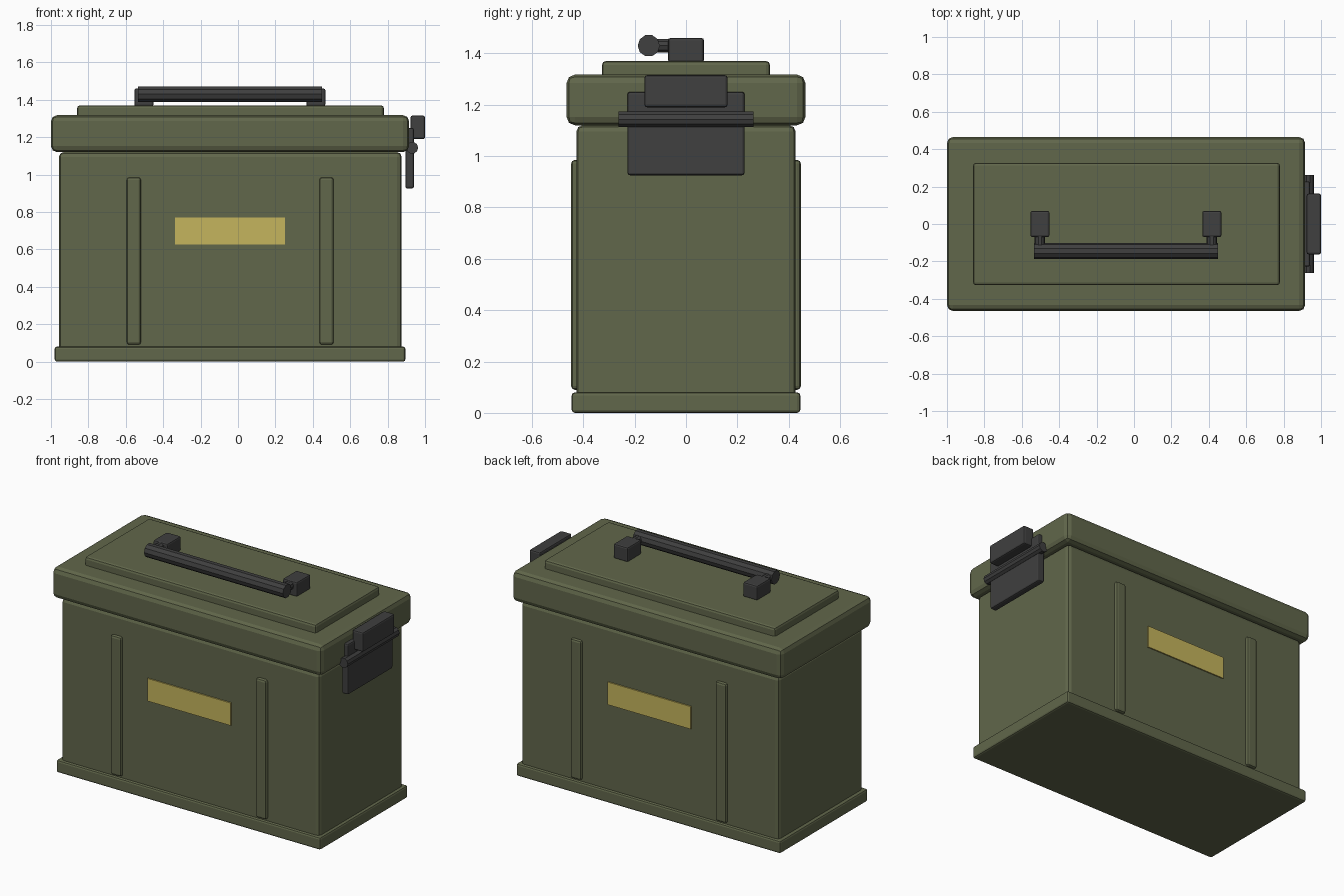
import bpy, bmesh
from math import pi
from mathutils import Matrix, Vector

if "Cube" in bpy.data.objects:
    bpy.data.objects.remove(bpy.data.objects["Cube"])


def material(name, rgb):
    m = bpy.data.materials.new(name)
    m.diffuse_color = (*rgb, 1)
    m.use_nodes = True
    m.node_tree.nodes["Principled BSDF"].inputs["Base Color"].default_value = m.diffuse_color
    return m


OLIVE = material("olive_paint", (0.12, 0.135, 0.07))
DARK = material("dark_metal", (0.05, 0.05, 0.05))
YELLOW = material("yellow_label", (0.56, 0.46, 0.11))


def finish(name, bm, mat, bevel=0, segments=2):
    if bevel:
        bmesh.ops.bevel(bm, geom=bm.edges[:], offset=bevel, segments=segments,
                        profile=0.5, affect='EDGES')
    me = bpy.data.meshes.new(name)
    bm.to_mesh(me)
    bm.free()
    me.materials.append(mat)
    ob = bpy.data.objects.new(name, me)
    bpy.context.collection.objects.link(ob)
    return ob


def box(name, x, y, z, mat, bevel=0, segments=2):
    """Box from (min, max) ranges on each axis."""
    bm = bmesh.new()
    size = Vector((x[1] - x[0], y[1] - y[0], z[1] - z[0]))
    mid = Vector((x[0] + x[1], y[0] + y[1], z[0] + z[1])) / 2
    bmesh.ops.create_cube(bm, size=1, matrix=Matrix.Translation(mid) @ Matrix.Diagonal((*size, 1)))
    return finish(name, bm, mat, bevel, segments)


def rod(name, start, end, radius, mat, sides=10):
    """Faceted cylinder between two points."""
    a, b = Vector(start), Vector(end)
    bm = bmesh.new()
    turn = (b - a).to_track_quat('Z', 'Y').to_matrix().to_4x4()
    bmesh.ops.create_cone(bm, cap_ends=True, segments=sides, radius1=radius, radius2=radius,
                          depth=(b - a).length,
                          matrix=Matrix.Translation((a + b) / 2) @ turn @ Matrix.Rotation(pi / 2, 4, 'Z'))
    return finish(name, bm, mat)


# Can: base rim, body, lid and raised lid panel
box("base_rim", (-0.98, 0.895), (-0.445, 0.445), (0, 0.08), OLIVE, 0.012)
box("body", (-0.957, 0.875), (-0.427, 0.427), (0.03, 1.12), OLIVE, 0.025)
box("lid", (-1.0, 0.915), (-0.465, 0.465), (1.12, 1.317), OLIVE, 0.032)
box("lid_panel", (-0.86, 0.78), (-0.327, 0.327), (1.29, 1.37), OLIVE, 0.015)

# Pressed ribs and label on front and back
for side, s in (("front", -1), ("back", 1)):
    for end, x in (("left", -0.557), ("right", 0.473)):
        box(f"{side}_{end}_rib", (x - 0.038, x + 0.038), sorted((s * 0.40, s * 0.447)),
            (0.09, 0.985), OLIVE, 0.014)
    box(f"{side}_label", (-0.338, 0.252), sorted((s * 0.415, s * 0.435)), (0.625, 0.77), YELLOW)

# Carry handle lying towards the front
for end, x in (("left", -0.503), ("right", 0.416)):
    box(f"{end}_handle_bracket", (x - 0.051, x + 0.051), (-0.07, 0.07), (1.365, 1.46), DARK, 0.01)
    rod(f"{end}_handle_arm", (x, 0, 1.43), (x, -0.145, 1.43), 0.028, DARK)
rod("handle_grip", (-0.535, -0.145, 1.43), (0.45, -0.145, 1.43), 0.043, DARK)

# Latch on the right end
box("latch_plate", (0.895, 0.94), (-0.228, 0.228), (0.925, 1.25), DARK, 0.01)
box("latch_hook", (0.923, 1.0), (-0.162, 0.162), (1.19, 1.315), DARK, 0.01)
rod("latch_hinge_pin", (0.931, -0.262, 1.143), (0.931, 0.262, 1.143), 0.032, DARK)
